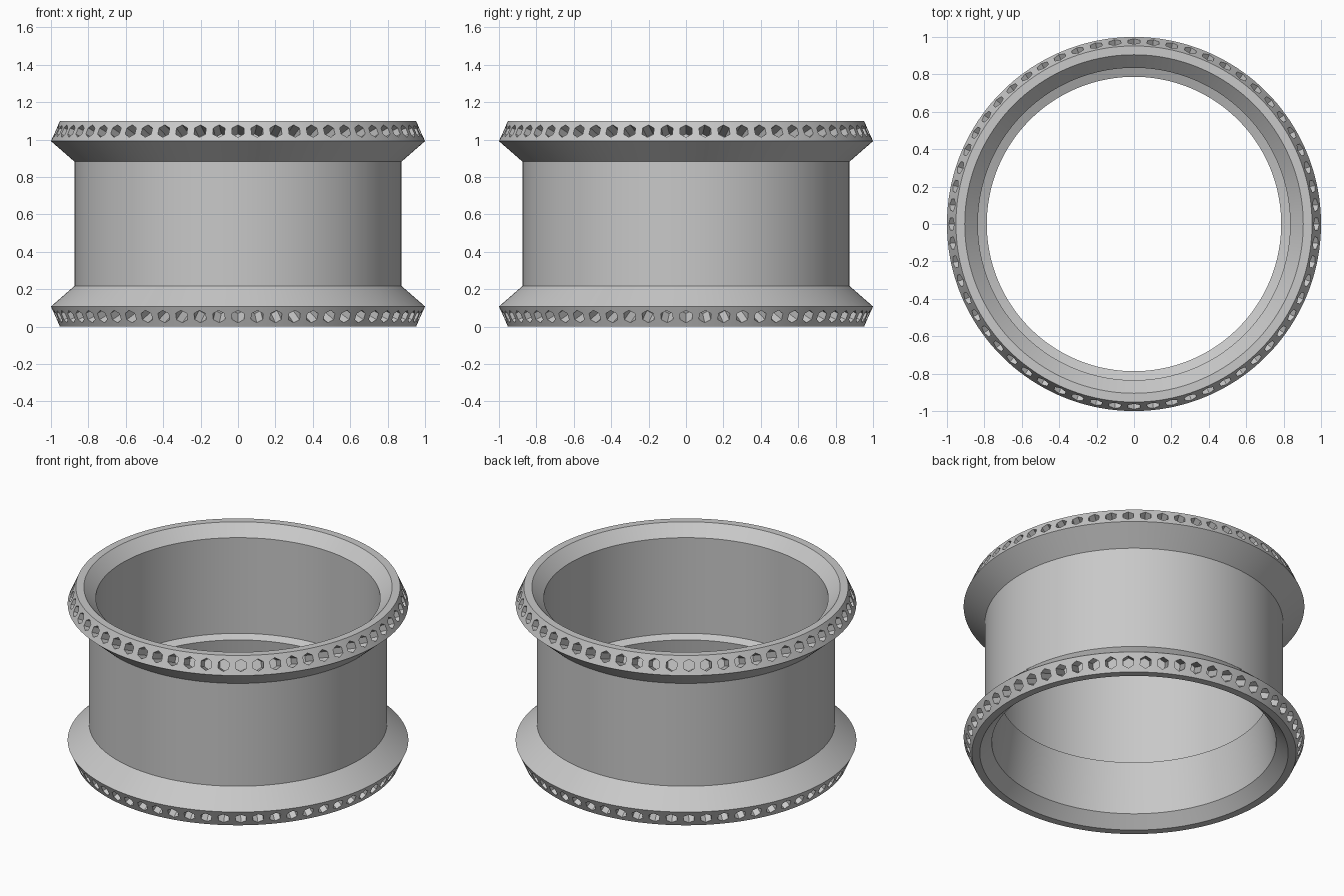
import bpy, bmesh
from math import pi, atan2, cos, sin
from mathutils import Matrix, Vector

cube = bpy.data.objects.get("Cube")
if cube:
    bpy.data.objects.remove(cube, do_unlink=True)

HEIGHT = 1.1
SEGMENTS = 180
HOLES = 60
HOLE_RADIUS = 0.036
HOLE_DEPTH = 0.12

metal = bpy.data.materials.new("plain_grey_metal")
metal.use_nodes = True
grey = (0.58, 0.58, 0.58, 1)
metal.diffuse_color = grey
metal.node_tree.nodes["Principled BSDF"].inputs["Base Color"].default_value = grey


def make_object(name, bm):
    bmesh.ops.recalc_face_normals(bm, faces=bm.faces)
    mesh = bpy.data.meshes.new(name)
    bm.to_mesh(mesh)
    bm.free()
    mesh.materials.append(metal)
    obj = bpy.data.objects.new(name, mesh)
    bpy.context.collection.objects.link(obj)
    return obj


# Flanged band: closed (radius, height) section, outside then inside
outer_low = [(0.952, 0), (1.0, 0.108), (0.875, 0.217)]
outer = outer_low + [(r, HEIGHT - z) for r, z in reversed(outer_low)]
inner = [(0.905, HEIGHT), (0.835, 1.03), (0.835, 0.41),
         (0.787, 0.39), (0.835, 0.07), (0.905, 0)]
bm = bmesh.new()
section = [bm.verts.new((r, 0, z)) for r, z in outer + inner]
edges = [bm.edges.new((a, b)) for a, b in zip(section, section[1:] + section[:1])]
bmesh.ops.spin(bm, geom=section + edges, cent=(0, 0, 0), axis=(0, 0, 1),
               angle=2 * pi, steps=SEGMENTS, use_merge=True)
bmesh.ops.remove_doubles(bm, verts=bm.verts, dist=1e-5)
ring = make_object("flanged_ring", bm)

# Hexagonal blind holes, square to the sloped edge of each flange
tilt = atan2(outer_low[1][0] - outer_low[0][0], outer_low[1][1])
bm = bmesh.new()
for side in (-1, 1):
    normal = Vector((cos(tilt), 0, side * sin(tilt)))
    z = HEIGHT / 2 + side * (HEIGHT / 2 - 0.054)
    centre = Vector((0.976, 0, z))
    across = Vector((0, 1, 0))
    frame = Matrix((normal.cross(across), across, normal)).transposed()
    if frame.determinant() < 0:
        frame.col[0] = -frame.col[0]
    place = Matrix.Translation(centre) @ frame.to_4x4()
    for i in range(HOLES):
        turn = Matrix.Rotation(2 * pi * i / HOLES, 4, "Z")
        # two points of the hexagon lie along the slope
        bmesh.ops.create_cone(bm, cap_ends=True, segments=6, radius1=HOLE_RADIUS,
                              radius2=HOLE_RADIUS, depth=2 * HOLE_DEPTH,
                              matrix=turn @ place @ Matrix.Rotation(pi / 2, 4, "Z"))
cutter = make_object("hole_cutter", bm)
cutter.hide_render = True

cut = ring.modifiers.new("hex_holes", "BOOLEAN")
cut.operation = "DIFFERENCE"
cut.solver = "EXACT"
cut.object = cutter
bpy.context.view_layer.objects.active = ring
ring.select_set(True)
bpy.ops.object.modifier_apply(modifier=cut.name)
bpy.data.objects.remove(cutter, do_unlink=True)

# Smooth walls with crisp corners
bpy.ops.object.shade_smooth_by_angle(angle=pi / 9)
